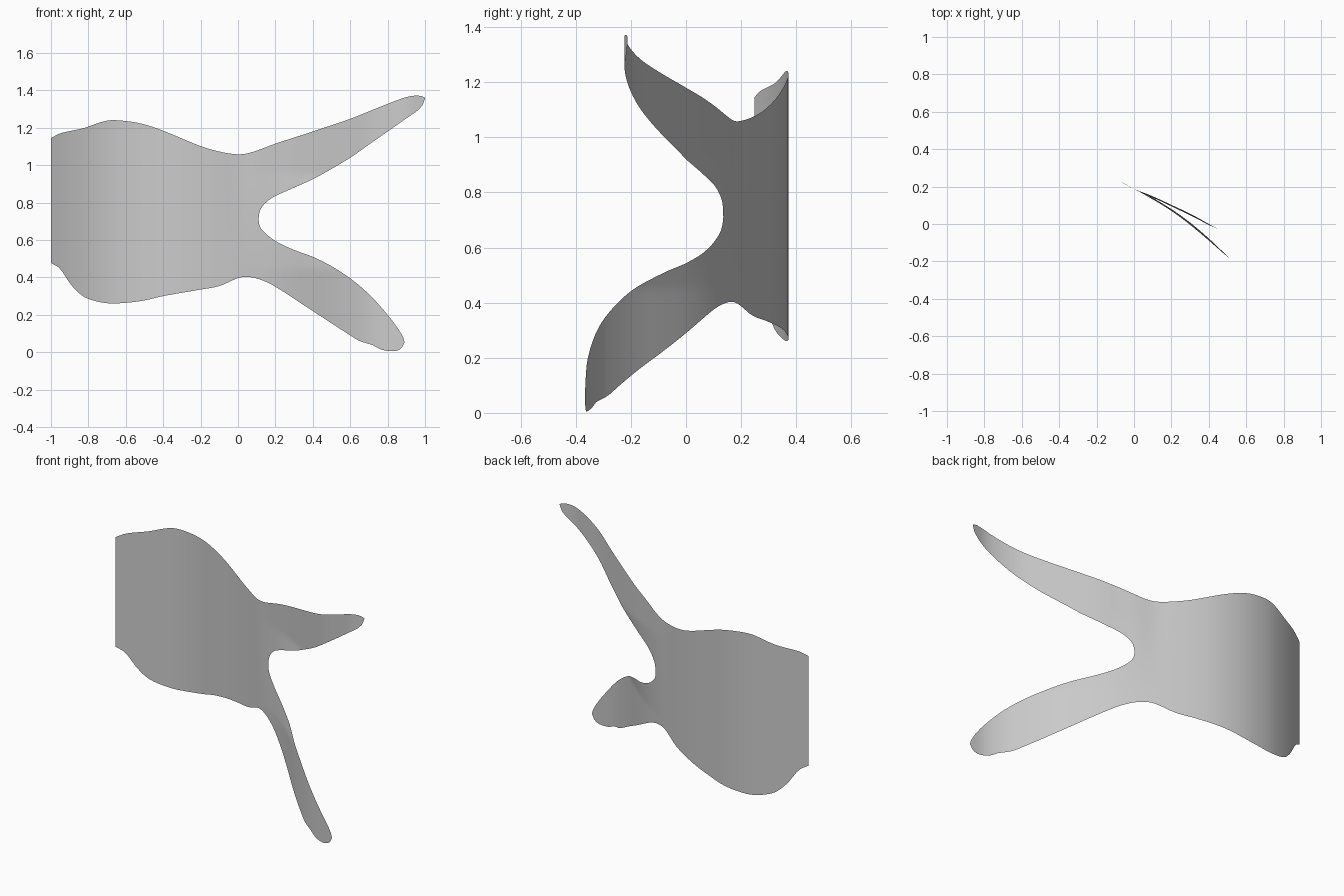
import bpy
import bmesh

cube = bpy.data.objects.get("Cube")
if cube:
    bpy.data.objects.remove(cube, do_unlink=True)


def curve(points):
    """Smooth function through the (x, value) points."""
    xs, vs = zip(*points)
    n = len(xs)
    slope = [(vs[min(i + 1, n - 1)] - vs[max(i - 1, 0)]) /
             (xs[min(i + 1, n - 1)] - xs[max(i - 1, 0)]) for i in range(n)]

    def f(x):
        x = min(max(x, xs[0]), xs[-1])
        i = next((k for k in range(n - 1) if x <= xs[k + 1]), n - 2)
        h = xs[i + 1] - xs[i]
        t = (x - xs[i]) / h
        return ((2*t**3 - 3*t*t + 1) * vs[i] + (t**3 - 2*t*t + t) * h * slope[i]
                + (3*t*t - 2*t**3) * vs[i + 1] + (t**3 - t*t) * h * slope[i + 1])
    return f


NOTCH_X, NOTCH_Z = 0.11, 0.71

# Outer edges of the sheet
top_edge = curve([(-1, 1.145), (-.95, 1.17), (-.83, 1.197), (-.7, 1.238), (-.6, 1.236),
                  (-.5, 1.218), (-.4, 1.184), (-.2, 1.102), (-.1, 1.073), (0, 1.058),
                  (.07, 1.068), (.2, 1.115), (.4, 1.18), (.6, 1.248), (.8, 1.328),
                  (.9, 1.364), (.95, 1.372), (.98, 1.37), (1, 1.36)])
bottom_edge = curve([(-1, .477), (-.95, .445), (-.9, .37), (-.85, .315), (-.8, .285),
                     (-.7, .262), (-.6, .264), (-.5, .277), (-.4, .3), (-.2, .335),
                     (-.1, .354), (0, .396), (.05, .403), (.12, .388), (.2, .35),
                     (.4, .22), (.6, .09), (.65, .06), (.72, .038), (.76, .016),
                     (.83, .005), (.87, .018), (.89, .05)])
# Inner edges of the fork
upper_inner = curve([(.11, .71), (.113, .74), (.125, .772), (.16, .81), (.2, .835),
                     (.3, .88), (.4, .925), (.5, .98), (.6, 1.04), (.7, 1.11),
                     (.8, 1.18), (.9, 1.25), (.96, 1.292), (.985, 1.318), (1, 1.356)])
lower_inner = curve([(.11, .71), (.113, .685), (.13, .652), (.2, .595), (.3, .547),
                     (.4, .51), (.5, .46), (.6, .395), (.7, .31), (.8, .2),
                     (.86, .12), (.885, .075), (.89, .055)])
# Depth of the wave, which differs between the two lobes
body = [(-1, .248), (-.9, .296), (-.8, .334), (-.7, .36), (-.6, .371), (-.5, .37),
        (-.4, .355), (-.3, .328), (-.2, .288), (-.1, .24), (0, .188)]
upper_depth = curve(body + [(.1, .148), (.2, .102), (.3, .055), (.4, 0), (.5, -.057),
                            (.6, -.115), (.7, -.17), (.8, -.206), (.9, -.223), (1, -.212)])
lower_depth = curve(body + [(.1, .132), (.2, .07), (.3, -.004), (.4, -.088), (.5, -.175),
                            (.6, -.252), (.7, -.317), (.8, -.356), (.89, -.367)])


def point(x, z):
    t = min(max((z - .45) / .5, 0), 1)
    return (x, lower_depth(x) * (1 - t) + upper_depth(x) * t, z)


def columns(tip):
    """Even steps, with finer ones at the notch and the tip."""
    xs = [-1 + .02 * i for i in range(100) if -1 + .02 * i < tip - .02]
    xs += [NOTCH_X + d for d in (0, .001, .003, .006, .015, .025)]
    xs += [tip - d for d in (.015, .01, .006, .003, .001, 0)]
    return sorted({round(x, 4) for x in xs})


def add_half(bm, low, high, tip, rows=14):
    grid = []
    for x in columns(tip):
        a, b = low(x), high(x)
        grid.append([bm.verts.new(point(x, a + (b - a) * r / rows))
                     for r in range(rows + 1)])
    for left, right in zip(grid, grid[1:]):
        for r in range(rows):
            bm.faces.new((left[r], right[r], right[r + 1], left[r + 1]))


# Two halves welded along the middle of the body, forking at the notch
bm = bmesh.new()
add_half(bm, lambda x: NOTCH_Z if x <= NOTCH_X else upper_inner(x), top_edge, 1.0)
add_half(bm, bottom_edge, lambda x: NOTCH_Z if x <= NOTCH_X else lower_inner(x), .89)
bmesh.ops.remove_doubles(bm, verts=bm.verts, dist=.0002)
for face in bm.faces:
    face.smooth = True
mesh = bpy.data.meshes.new("forked_sheet")
bm.to_mesh(mesh)
bm.free()

sheet = bpy.data.objects.new("forked_sheet", mesh)
bpy.context.collection.objects.link(sheet)

# Plain light grey
grey = bpy.data.materials.new("light_grey")
grey.use_nodes = True
colour = (.6, .6, .6, 1)
grey.diffuse_color = colour
grey.node_tree.nodes["Principled BSDF"].inputs["Base Color"].default_value = colour
mesh.materials.append(grey)
